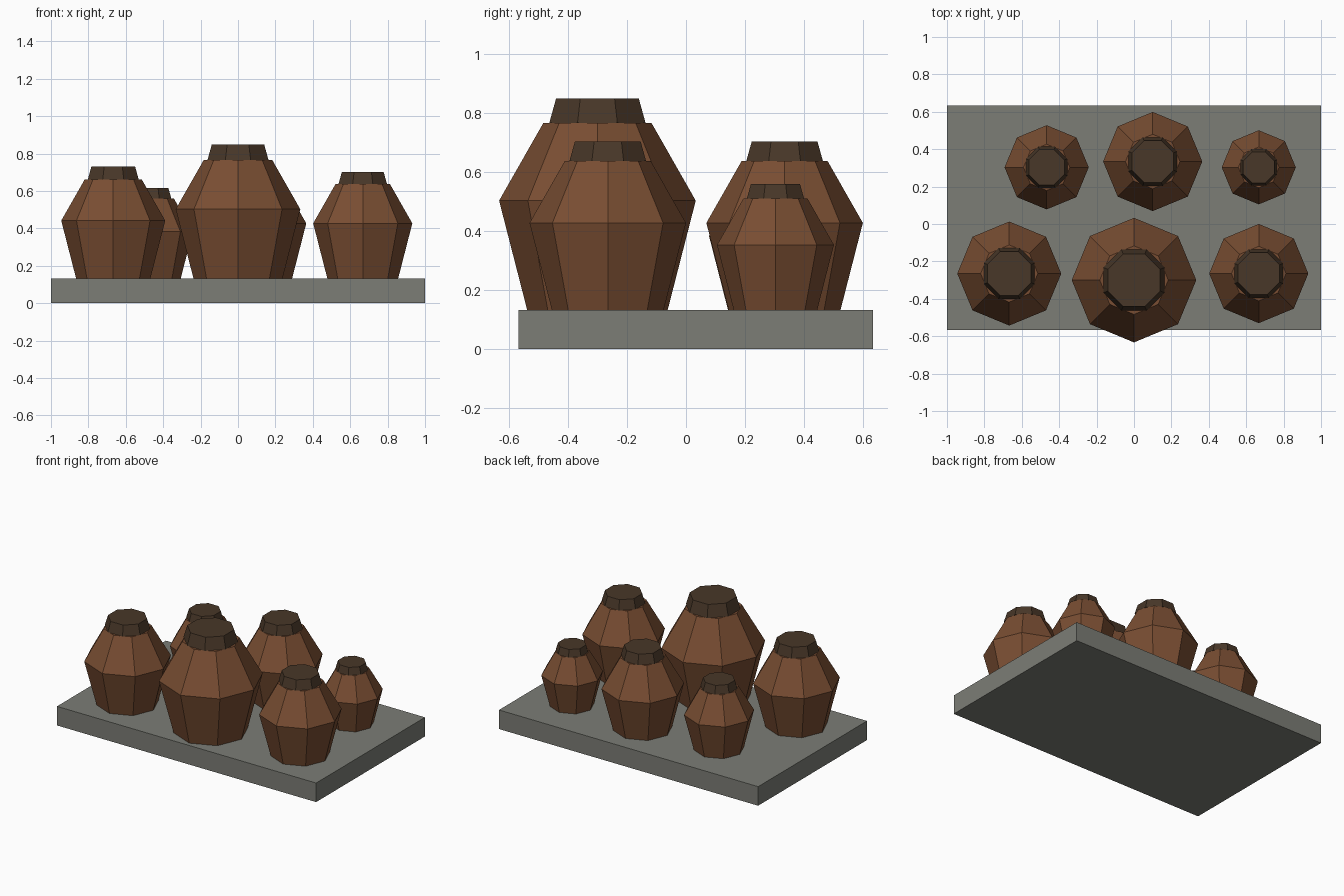
import bpy, bmesh, math

if "Cube" in bpy.data.objects:
    bpy.data.objects.remove(bpy.data.objects["Cube"])


def material(name, rgb):
    m = bpy.data.materials.new(name)
    m.diffuse_color = (*rgb, 1)
    m.use_nodes = True
    m.node_tree.nodes["Principled BSDF"].inputs["Base Color"].default_value = m.diffuse_color
    return m


def finish(name, bm, mat):
    mesh = bpy.data.meshes.new(name)
    bm.to_mesh(mesh)
    bm.free()
    mesh.materials.append(mat)
    obj = bpy.data.objects.new(name, mesh)
    bpy.context.collection.objects.link(obj)
    return obj


def lathe(name, profile, location, scale, mat, turn=0.0, sides=8):
    """Closed faceted solid from (radius, height) rings."""
    bm = bmesh.new()
    rings = []
    for r, z in profile:
        angles = [turn + 2 * math.pi * i / sides for i in range(sides)]
        rings.append([bm.verts.new((r * math.cos(a), r * math.sin(a), z)) for a in angles])
    for low, high in zip(rings, rings[1:]):
        for i in range(sides):
            j = (i + 1) % sides
            bm.faces.new((low[i], low[j], high[j], high[i]))
    bm.faces.new(rings[0][::-1])
    bm.faces.new(rings[-1])
    obj = finish(name, bm, mat)
    obj.location = location
    obj.scale = (scale,) * 3
    return obj


stone = material("stone", (0.20, 0.205, 0.18))
clay = material("clay", (0.19, 0.075, 0.032))
dark_clay = material("dark_clay", (0.065, 0.038, 0.021))

# Stone slab
SLAB_TOP = 0.133
bm = bmesh.new()
bmesh.ops.create_cube(bm, size=1)
bmesh.ops.scale(bm, vec=(2.0, 1.2, SLAB_TOP), verts=bm.verts)
slab = finish("slab", bm, stone)
slab.location = (0, 0.033, SLAB_TOP / 2)

# Pots: x, y, belly radius; each is the same shape scaled
BODY = [(0.715, 0), (1.0, 1.11), (0.55, 1.9)]
NECK = [(0.53, 1.9), (0.455, 2.15)]
POTS = [
    ("front_left", -0.667, -0.265, 0.278),
    ("front_middle", 0.0, -0.30, 0.333),
    ("front_right", 0.667, -0.265, 0.265),
    ("back_left", -0.467, 0.303, 0.225),
    ("back_middle", 0.10, 0.334, 0.265),
    ("back_right", 0.667, 0.303, 0.198),
]
for label, x, y, r in POTS:
    lathe(f"pot_body_{label}", BODY, (x, y, SLAB_TOP), r, clay)
    lathe(f"pot_neck_{label}", NECK, (x, y, SLAB_TOP), r, dark_clay, math.pi / 8)
